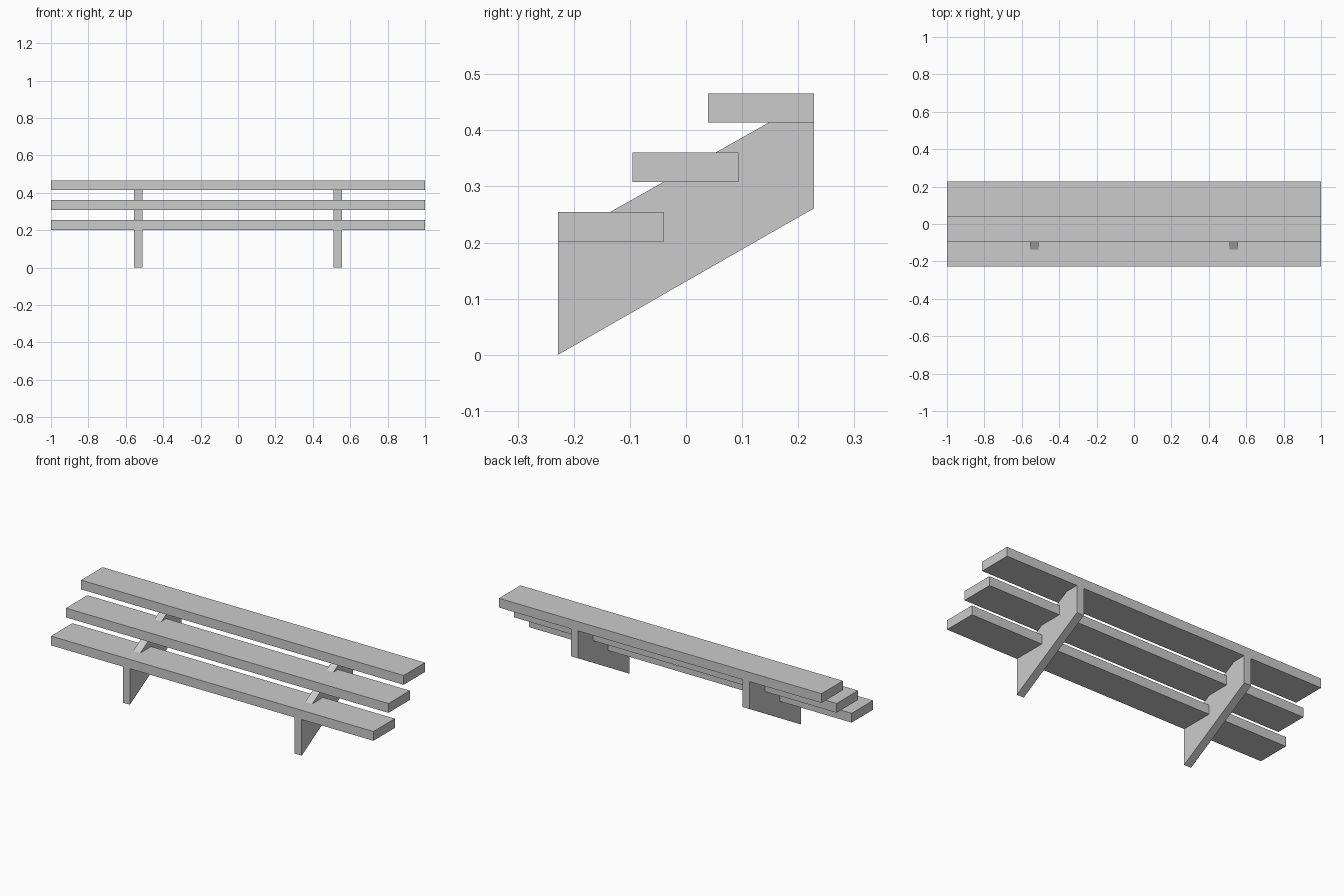
import bpy, bmesh

if "Cube" in bpy.data.objects:
    bpy.data.objects.remove(bpy.data.objects["Cube"])

grey = bpy.data.materials.new("plain_grey")
grey.diffuse_color = (0.6, 0.6, 0.6, 1)
grey.use_nodes = True
grey.node_tree.nodes["Principled BSDF"].inputs["Base Color"].default_value = grey.diffuse_color


def extrude_profile(name, profile, x0, x1):
    """Solid made by sweeping a (y, z) profile along x."""
    bm = bmesh.new()
    face = bm.faces.new([bm.verts.new((x0, y, z)) for y, z in profile])
    ext = bmesh.ops.extrude_face_region(bm, geom=[face])
    verts = [g for g in ext["geom"] if isinstance(g, bmesh.types.BMVert)]
    bmesh.ops.translate(bm, verts=verts, vec=(x1 - x0, 0, 0))
    bmesh.ops.recalc_face_normals(bm, faces=bm.faces)
    mesh = bpy.data.meshes.new(name)
    bm.to_mesh(mesh)
    bm.free()
    mesh.materials.append(grey)
    obj = bpy.data.objects.new(name, mesh)
    bpy.context.collection.objects.link(obj)
    return obj


# Three full-width treads, each one higher and further back
for i, (y, z) in enumerate([(-0.228, 0.202), (-0.095, 0.308), (0.039, 0.414)]):
    d, h = 0.189, 0.052
    extrude_profile(f"tread_{i + 1}",
                    [(y, z), (y + d, z), (y + d, z + h), (y, z + h)], -1, 1)

# Two slanted stringers that carry the treads
stringer = [(-0.228, 0), (0.228, 0.261), (0.228, 0.414),
            (0.148, 0.414), (-0.228, 0.202)]
for side, x in (("left", -0.533), ("right", 0.533)):
    extrude_profile(f"{side}_stringer", stringer, x - 0.022, x + 0.022)
